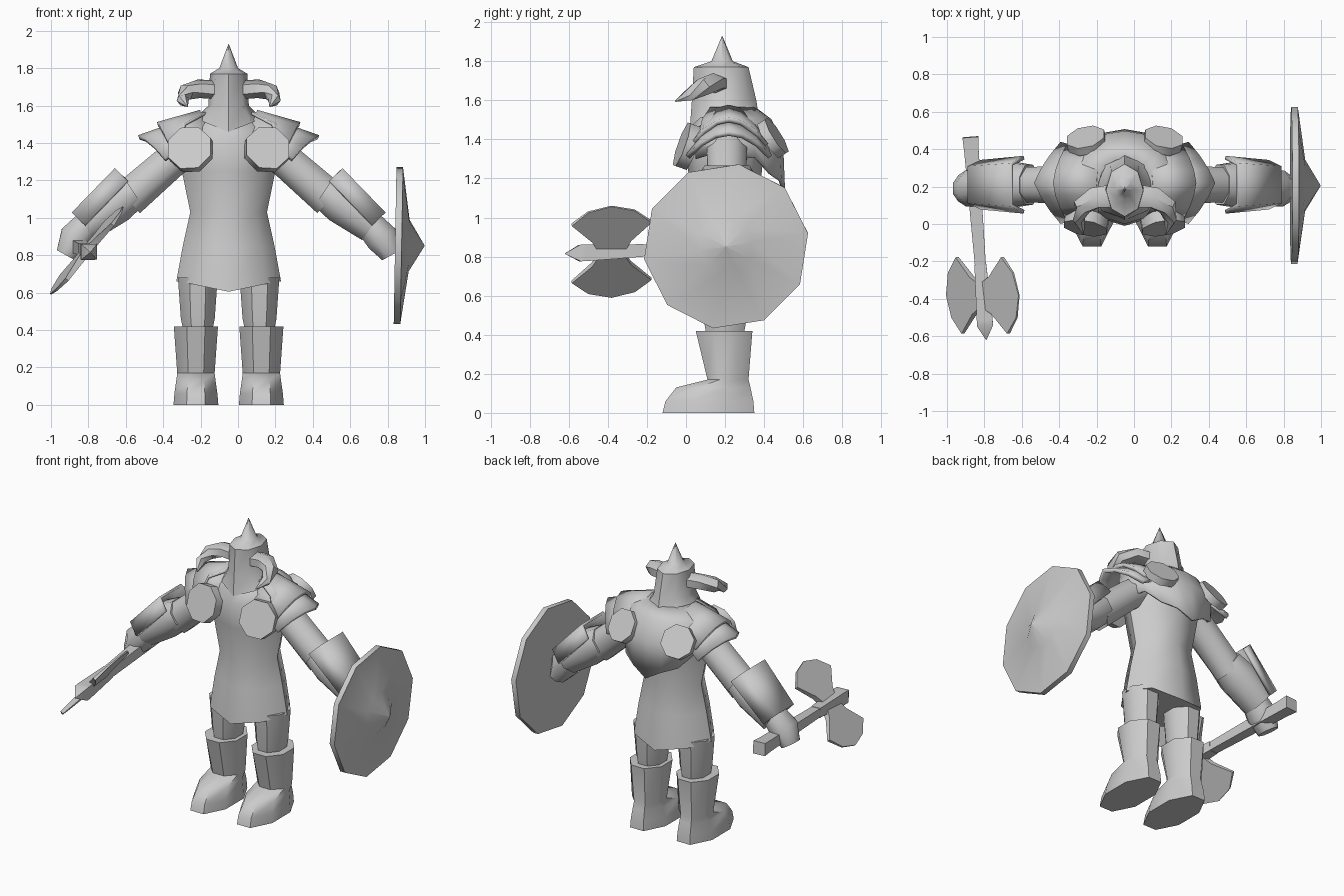
import bpy, bmesh, math
from mathutils import Vector, Matrix

if "Cube" in bpy.data.objects:
    bpy.data.objects.remove(bpy.data.objects["Cube"])

CX = -0.05                      # body mirror plane
steel = bpy.data.materials.new("grey")
steel.diffuse_color = (0.6, 0.6, 0.6, 1)
steel.use_nodes = True
steel.node_tree.nodes["Principled BSDF"].inputs["Base Color"].default_value = steel.diffuse_color


def make(name, verts, faces, thick=0):
    bm = bmesh.new()
    vs = [bm.verts.new(v) for v in verts]
    for f in faces:
        bm.faces.new([vs[i] for i in f])
    bmesh.ops.remove_doubles(bm, verts=bm.verts, dist=0.0005)
    bmesh.ops.recalc_face_normals(bm, faces=bm.faces)
    me = bpy.data.meshes.new(name)
    bm.to_mesh(me)
    bm.free()
    me.materials.append(steel)
    ob = bpy.data.objects.new(name, me)
    bpy.context.collection.objects.link(ob)
    if thick:
        m = ob.modifiers.new("thickness", 'SOLIDIFY')
        m.thickness, m.offset = thick, 0
    return ob


def skin(name, rings, closed=True, thick=0):
    """Bridge equal-length rows of points; closed rows get end caps."""
    n = len(rings[0])
    verts = [p for r in rings for p in r]
    faces = []
    for k in range(len(rings) - 1):
        for i in range(n if closed else n - 1):
            j = (i + 1) % n
            faces.append((k * n + i, k * n + j, (k + 1) * n + j, (k + 1) * n + i))
    if closed:
        faces.append(tuple(range(n)))
        faces.append(tuple(range(len(verts) - n, len(verts))))
    return make(name, verts, faces, thick)


def tube(name, path, n=8, side=(0, 1, 0), turn=0.5):
    """Path entries: centre, radius along side, radius across."""
    pts = [Vector(p[0]) for p in path]
    rings = []
    for k, (c, a, b) in enumerate(path):
        t = (pts[min(k + 1, len(pts) - 1)] - pts[max(k - 1, 0)]).normalized()
        u = Vector(side)
        u = (u - t * u.dot(t)).normalized()
        v = t.cross(u)
        rings.append([pts[k] + u * a * math.cos(w) + v * b * math.sin(w)
                      for w in [math.tau * (i + turn) / n for i in range(n)]])
    return skin(name, rings)


def column(name, levels, n=8, turn=0.0, x=CX, dip=None):
    """Upright loft; levels: z, y centre, x radius, y radius."""
    rings = []
    for k, (z, cy, rx, ry) in enumerate(levels):
        rings.append([])
        for i in range(n):
            w = math.tau * (i + turn) / n
            dz = dip(math.sin(w)) if dip and k == 0 else 0
            rings[-1].append((x + rx * math.cos(w), cy + ry * math.sin(w), z + dz))
    return skin(name, rings)


# Tunic with hem dipping at front and back
column("tunic", [(0.66, .2, .28, .21), (0.85, .2, .245, .19), (1.03, .2, .205, .165),
                 (1.25, .2, .25, .19), (1.42, .2, .27, .2), (1.55, .2, .13, .13)],
       dip=lambda s: -0.055 * abs(s) ** 4)

# Helmet with pointed face guard and top spike
column("helmet", [(1.535, .195, .175, .175), (1.60, .195, .108, .165), (1.77, .18, .1, .14),
                  (1.80, .185, .05, .055), (1.93, .185, .001, .001)],
       dip=lambda s: -0.075 * max(0, -s) ** 3)

# Mantle wrapped around the shoulders and back, ending in a point
rows = []
for k, (z, rx, ry) in enumerate([(1.56, .14, .15), (1.5, .27, .23), (1.38, .32, .29), (1.3, .3, .3)]):
    row = []
    for i in range(13):
        w = math.radians(-30 + 20 * i)
        zz = z
        if k == 3:
            zz = 1.31 - .17 * max(0, math.sin(w)) ** 3 + (.02 if i % 2 else -.01)
        row.append((CX + rx * math.cos(w), .2 + ry * math.sin(w), zz))
    rows.append(row)
skin("mantle", rows, closed=False, thick=.015)

for s, tag in ((1, "right"), (-1, "left")):
    def P(x, y, z):
        return (CX + s * x, y, z)

    # Legs and boots
    column(tag + "_leg", [(.38, .2, .08, .1), (.46, .2, .098, .115), (.68, .2, .115, .13)],
           x=CX + s * .165, turn=.5)
    c = 1 / math.cos(math.pi / 8)
    column(tag + "_boot", [(0, .115, .12 * c, .235 * c), (.06, .12, .115 * c, .225 * c),
                           (.13, .14, .105 * c, .19 * c), (.17, .215, .1 * c, .105 * c),
                           (.42, .195, .118 * c, .145 * c)], x=CX + s * .175, turn=.5)

    # Arms, gloves and hands
    tube(tag + "_upper_arm", [(P(.15, .21, 1.42), .11, .1), (P(.30, .21, 1.31), .11, .1),
                              (P(.54, .21, 1.1), .1, .108)])
    tube(tag + "_forearm", [(P(.51, .21, 1.14), .115, .1), (P(.60, .21, 1.08), .13, .12),
                            (P(.77, .21, .96), .115, .105)])
    tube(tag + "_hand", [(P(.74, .2, .98), .085, .08), (P(.82, .19, .89), .105, .095),
                         (P(.87, .19, .80), .075, .06)])

    # Bracer plate: folded roof over the forearm
    rows = []
    for x, z, f in ((.61, 1.267, 1), (.84, 1.03, .85)):
        rows.append([P(x - .72 * d, .21 + f * y, z - .7 * d)
                     for y, d in ((-.145, .1), (-.11, .01), (.11, .01), (.145, .1))])
    skin(tag + "_bracer", rows, closed=False, thick=.02)

    # Layered shoulder pads, the lower one pointed
    for part, x0, z0, x1, z1, drop, tip, half in (("upper_pad", .15, 1.565, .36, 1.5, .13, .02, .19),
                                                  ("lower_pad", .28, 1.5, .39, 1.43, .12, .09, .21)):
        rows = []
        for x, z, e, h in ((x0, z0, 0, half * .85), (x1, z1, tip, half)):
            rows.append([P(x + e * (1 - abs(q)) - .05 * q * q, .22 + h * q, z - drop * q * q)
                         for q in (-1, -.67, -.33, 0, .33, .67, 1)])
        skin(tag + "_" + part, rows, closed=False, thick=.025)

    # Octagonal discs on chest and back
    tube(tag + "_chest_disc", [(P(.21, -.022, 1.375), .125, .125), (P(.2, .035, 1.355), .125, .125)],
         side=(1, 0, 0))
    tube(tag + "_back_disc", [(P(.21, .465, 1.42), .11, .11), (P(.2, .425, 1.395), .11, .11)],
         side=(1, 0, 0))

    # Horns sweeping outward, forward and down
    tube(tag + "_horn", [(P(.07, .15, 1.685), .07, .05), (P(.16, .14, 1.69), .065, .05),
                         (P(.23, .09, 1.67), .052, .045), (P(.245, .02, 1.63), .035, .033),
                         (P(.22, -.055, 1.595), .003, .003)], n=6)

# Shield: ten-sided, shallow front with a raised point
shield = tube("shield", [((.84, 0, 0), .425, .425), ((.875, 0, 0), .425, .425),
                         ((.915, 0, 0), .14, .14), ((.998, 0, 0), .001, .001)], n=10, turn=.25)
shield.matrix_world = Matrix.Translation((0, .205, .868)) @ Matrix.Rotation(math.radians(1), 4, 'Y')

# Axe shaft, socket and spike
butt, tip = Vector((-.875, .465, .86)), Vector((-.79, -.62, .815))


def A(t):
    return butt.lerp(tip, t)


tube("axe_shaft", [(A(0), .06, .06), (A(.07), .055, .055), (A(.7), .04, .04)], n=4, side=(1, 0, 0))
tube("axe_socket", [(A(.63), .045, .045), (A(.9), .06, .06), (A(.93), .06, .06), (A(1), .002, .002)],
     n=4, side=(1, 0, 0))

# Double blades: thick at the socket, thin at the cutting edge
mid, along = A(.78), (tip - butt).normalized()
out = Vector((.64, 0, .77))
flat = out.cross(along).normalized()
outline = ((0, .06), (.08, .1), (.19, .205), (.27, .12), (.303, 0),
           (.27, -.12), (.19, -.205), (.08, -.1), (0, -.06))
for s, tag in ((1, "upper"), (-1, "lower")):
    rings = [[mid + out * s * u + along * a + flat * h * (.022 - .06 * u) for u, a in outline]
             for h in (-1, 1)]
    skin(tag + "_axe_blade", rings)

# Smooth rounded surfaces, keep hard edges
bpy.ops.object.select_all(action='SELECT')
bpy.context.view_layer.objects.active = shield
bpy.ops.object.shade_smooth_by_angle(angle=math.radians(48))
